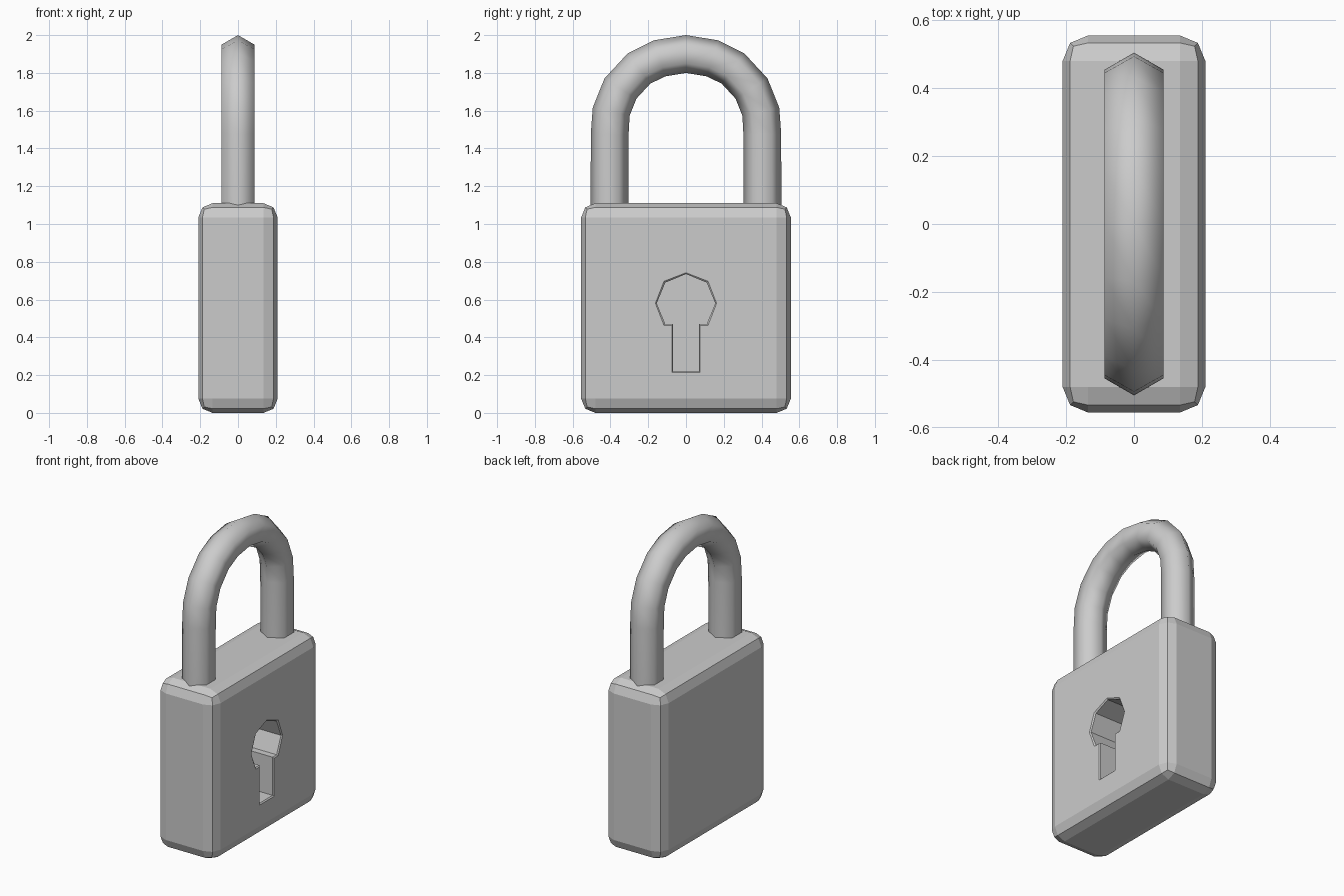
import bpy, bmesh, math
from mathutils import Vector

if "Cube" in bpy.data.objects:
    bpy.data.objects.remove(bpy.data.objects["Cube"])


def make_object(name, bm):
    bmesh.ops.recalc_face_normals(bm, faces=bm.faces)
    mesh = bpy.data.meshes.new(name)
    bm.to_mesh(mesh)
    bm.free()
    obj = bpy.data.objects.new(name, mesh)
    bpy.context.collection.objects.link(obj)
    return obj


def loft(name, rings):
    # closed solid skinned over rings of equal point count
    bm = bmesh.new()
    loops = [[bm.verts.new(p) for p in ring] for ring in rings]
    n = len(loops[0])
    for a, b in zip(loops, loops[1:]):
        for i in range(n):
            j = (i + 1) % n
            bm.faces.new((a[i], a[j], b[j], b[i]))
    bm.faces.new(loops[0])
    bm.faces.new(loops[-1])
    return make_object(name, bm)


# lock body: box with two-step rounded edges
bm = bmesh.new()
bmesh.ops.create_cube(bm, size=1)
for v in bm.verts:
    v.co = (v.co.x * 0.42, v.co.y * 1.11, (v.co.z + 0.5) * 1.11)
bmesh.ops.bevel(bm, geom=bm.edges[:], offset=0.075, offset_type='OFFSET',
                segments=2, profile=0.5, affect='EDGES')
body = make_object("lock_body", bm)

# keyhole cutter: octagon head above a slot, with a slightly flared rim
R, ZC = 0.155, 0.58
head = [(R * math.cos(math.radians(a)), ZC + R * math.sin(math.radians(a)))
        for a in range(-45, 226, 45)]
outline = [(0.068, 0.22), (0.068, 0.47)] + head + [(-0.068, 0.47), (-0.068, 0.22)]


def keyhole_ring(x, grow):
    pts = []
    for y, z in outline:
        dy = math.copysign(grow, y) if abs(y) > 0.01 else 0
        dz = grow if z > 0.6 else (-grow if z < 0.5 else 0)
        pts.append((x, y + dy, z + dz))
    return pts


cutter = loft("keyhole_cutter", [keyhole_ring(-0.05, 0), keyhole_ring(0.203, 0),
                                 keyhole_ring(0.21, 0.007), keyhole_ring(0.26, 0.007)])
cutter.hide_render = True
cutter.hide_viewport = True
cutter.display_type = 'WIRE'
cut = body.modifiers.new("keyhole", 'BOOLEAN')
cut.operation = 'DIFFERENCE'
cut.solver = 'EXACT'
cut.object = cutter

# shackle: hexagonal tube swept along a mirrored arch
half = [(0.405, 1.0), (0.404, 1.474), (0.396, 1.595), (0.347, 1.717),
        (0.249, 1.823), (0.14, 1.877)]
path = [Vector((0, y, z)) for y, z in
        half + [(0, 1.9)] + [(-y, z) for y, z in reversed(half)]]
rings = []
for i, p in enumerate(path):
    before = (p - path[i - 1]).normalized() if i else Vector((0, 0, 1))
    after = (path[i + 1] - p).normalized() if i < len(path) - 1 else Vector((0, 0, -1))
    t = (before + after).normalized()
    outward = Vector((0, t.z, -t.y))
    rings.append([p + 0.1 * (math.cos(a) * outward + math.sin(a) * Vector((1, 0, 0)))
                  for a in (k * math.pi / 3 for k in range(6))])
shackle = loft("shackle", rings)
for f in shackle.data.polygons:
    f.use_smooth = len(f.vertices) == 4
